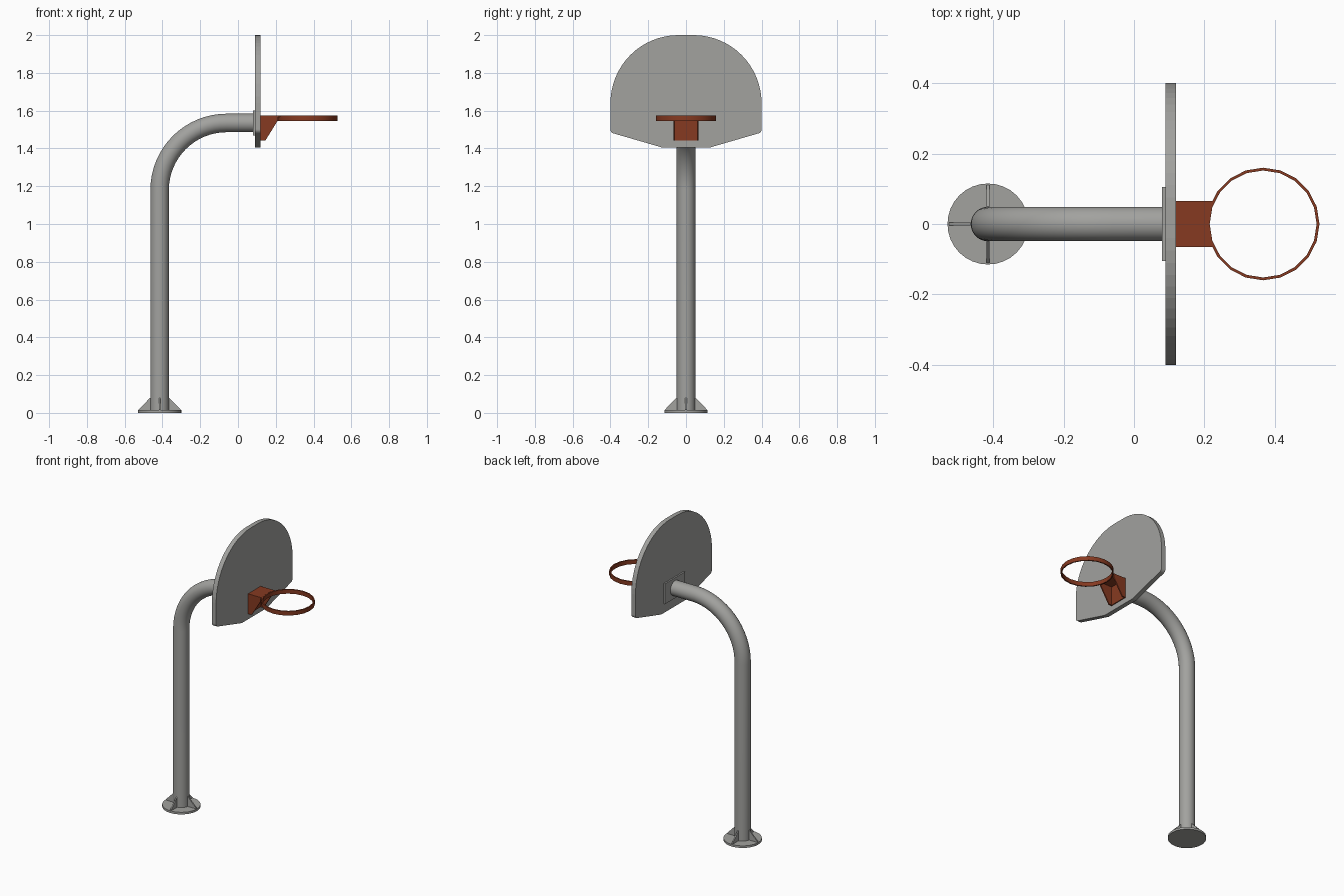
import bpy, bmesh, math
from mathutils import Vector, Matrix

old = bpy.data.objects.get("Cube")
if old:
    bpy.data.objects.remove(old)


def material(name, rgb):
    m = bpy.data.materials.new(name)
    m.use_nodes = True
    m.diffuse_color = (*rgb, 1)
    m.node_tree.nodes["Principled BSDF"].inputs["Base Color"].default_value = (*rgb, 1)
    return m


steel = material("galvanised grey", (0.36, 0.36, 0.345))
orange = material("rust orange", (0.24, 0.042, 0.015))


def finish(name, bm, mat, smooth=False):
    bmesh.ops.recalc_face_normals(bm, faces=bm.faces)
    mesh = bpy.data.meshes.new(name)
    bm.to_mesh(mesh)
    bm.free()
    mesh.materials.append(mat)
    obj = bpy.data.objects.new(name, mesh)
    bpy.context.collection.objects.link(obj)
    if smooth:
        bpy.ops.object.select_all(action="DESELECT")
        obj.select_set(True)
        bpy.context.view_layer.objects.active = obj
        bpy.ops.object.shade_smooth_by_angle(angle=math.radians(35))
    return obj


def prism(name, points, depth, mat):
    """Extrude a closed 3D outline along a depth vector."""
    bm = bmesh.new()
    face = bm.faces.new([bm.verts.new(p) for p in points])
    top = bmesh.ops.extrude_face_region(bm, geom=[face])["geom"]
    bmesh.ops.translate(bm, verts=[v for v in top if isinstance(v, bmesh.types.BMVert)],
                        vec=depth)
    return finish(name, bm, mat)


def box(name, low, high, mat):
    bm = bmesh.new()
    low, high = Vector(low), Vector(high)
    bmesh.ops.create_cube(bm, size=1, matrix=Matrix.Translation((low + high) / 2)
                          @ Matrix.Diagonal((*(high - low), 1)))
    return finish(name, bm, mat)


def arc(cx, cy, r, start, end, steps):
    angles = [math.radians(start + (end - start) * i / steps) for i in range(steps + 1)]
    return [(cx + r * math.cos(a), cy + r * math.sin(a)) for a in angles]


POLE_X, POLE_R, ARM_Z, BEND = -0.415, 0.049, 1.535, 0.355

# Bent pole: rings swept along upright, quarter bend and arm
path = [(POLE_X, 0.0)]
path += arc(POLE_X + BEND, ARM_Z - BEND, BEND, 180, 90, 16) + [(0.085, ARM_Z)]
tilts = [0] + [math.radians(90 * i / 16) for i in range(17)] + [math.radians(90)]
bm = bmesh.new()
rings = []
SIDES = 32
for (x, z), t in zip(path, tilts):
    ring = []
    for i in range(SIDES):
        a = math.tau * i / SIDES
        u = POLE_R * math.cos(a)
        ring.append(bm.verts.new((x + u * math.cos(t), POLE_R * math.sin(a),
                                  z - u * math.sin(t))))
    rings.append(ring)
for lower, upper in zip(rings, rings[1:]):
    for i in range(SIDES):
        j = (i + 1) % SIDES
        bm.faces.new((lower[i], lower[j], upper[j], upper[i]))
bm.faces.new(rings[0])
bm.faces.new(rings[-1])
finish("bent_pole", bm, steel, True)

# Round base plate
bm = bmesh.new()
bmesh.ops.create_cone(bm, cap_ends=True, segments=32, radius1=0.115, radius2=0.115,
                      depth=0.014, matrix=Matrix.Translation((POLE_X, 0, 0.007)))
finish("base_plate", bm, steel, True)

# Four triangular base gussets
for n in range(4):
    gusset = prism("base_gusset_%d" % (n + 1),
                   [(0.04, -0.004, 0.01), (0.111, -0.004, 0.01), (0.111, -0.004, 0.018),
                    (0.05, -0.004, 0.08), (0.04, -0.004, 0.08)], (0, 0.008, 0), steel)
    gusset.matrix_world = (Matrix.Translation((POLE_X, 0, 0))
                           @ Matrix.Rotation(n * math.pi / 2, 4, "Z"))

# Mounting plate behind the board
box("mounting_plate", (0.08, -0.105, 1.468), (0.092, 0.105, 1.602), steel)

# Fan-shaped backboard, half outline mirrored
half = [(0.13, 1.406)] + arc(0.378, 1.501, 0.022, -74, 0, 5) + arc(0.04, 1.64, 0.36, 0, 90, 16)
outline = half + [(-y, z) for y, z in reversed(half)]
prism("backboard", [(0.09, y, z) for y, z in outline], (0.03, 0, 0), steel)

# Hoop bracket: back plate, side cheeks and top plate, open at the front
box("bracket_back", (0.118, -0.066, 1.442), (0.126, 0.066, 1.575), orange)
for side, y in (("right", -0.066), ("left", 0.058)):
    prism("bracket_cheek_" + side,
          [(0.12, y, 1.442), (0.145, y, 1.442), (0.212, y, 1.55), (0.212, y, 1.575),
           (0.12, y, 1.575)], (0, 0.008, 0), orange)
HOOP_X, HOOP_R = 0.367, 0.16
edge = arc(HOOP_X, 0, HOOP_R - 0.003, 155.5, 204.5, 4)
prism("bracket_top", [(0.12, 0.066, 1.567)] + [(x, y, 1.567) for x, y in edge]
      + [(0.12, -0.066, 1.567)], (0, 0, 0.008), orange)

# Flat-band hoop ring
bm = bmesh.new()
N = 20
loops = []
for r, z in ((HOOP_R, 1.546), (HOOP_R, 1.574), (HOOP_R - 0.008, 1.574), (HOOP_R - 0.008, 1.546)):
    loops.append([bm.verts.new((x, y, z)) for x, y in arc(HOOP_X, 0, r, 0, 360, N)[:N]])
for k in range(4):
    a, b = loops[k], loops[(k + 1) % 4]
    for i in range(N):
        j = (i + 1) % N
        bm.faces.new((a[i], a[j], b[j], b[i]))
finish("hoop_ring", bm, orange, True)
